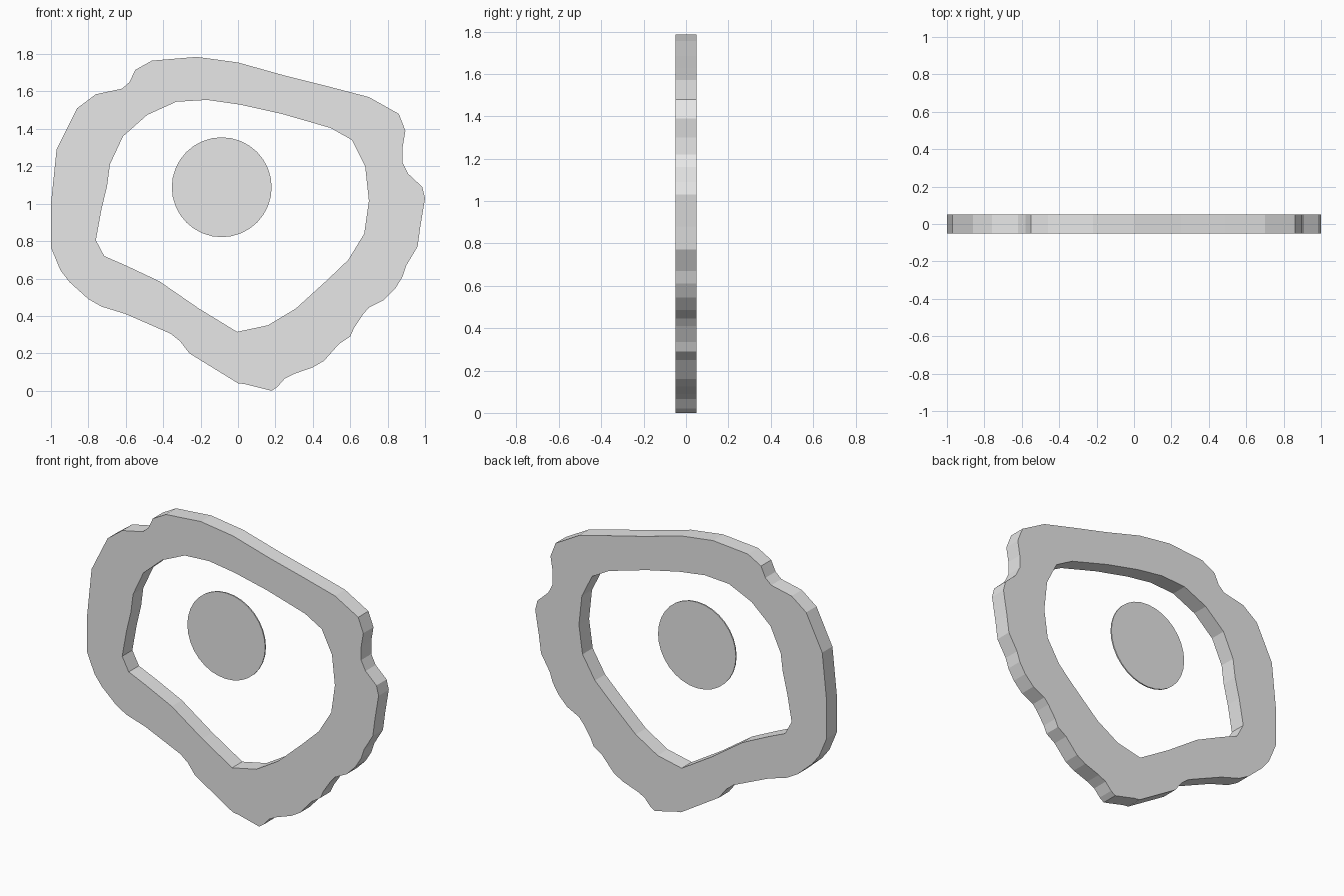
import bpy, bmesh
from mathutils import Vector, Matrix
from math import pi

grey = bpy.data.materials.new("light grey")
grey.diffuse_color = (0.8, 0.8, 0.8, 1)

# Outlines as (x, z), counter-clockwise from the bottom
outer = [(0, .04), (.04, .035), (.13, .012), (.18, 0), (.21, .02), (.25, .065), (.30, .09),
         (.40, .125), (.46, .16), (.54, .25), (.60, .29), (.62, .335), (.67, .41),
         (.70, .445), (.78, .485), (.84, .545), (.88, .61), (.90, .67), (.96, .77),
         (.975, .88), (1, 1.03), (.985, 1.09), (.91, 1.16), (.88, 1.22), (.88, 1.30),
         (.895, 1.39), (.86, 1.48), (.70, 1.57), (.49, 1.625), (.25, 1.685), (0, 1.755),
         (-.22, 1.785), (-.46, 1.765), (-.55, 1.715), (-.58, 1.65), (-.62, 1.615),
         (-.76, 1.585), (-.86, 1.51), (-.97, 1.29), (-1, 1.0), (-1, .765), (-.95, .645),
         (-.90, .58), (-.80, .49), (-.73, .45), (-.60, .41), (-.36, .305), (-.31, .265),
         (-.26, .20)]
inner = [(-.005, .315), (.16, .35), (.31, .44), (.475, .59), (.59, .70), (.675, .84),
         (.70, 1.015), (.68, 1.20), (.61, 1.34), (.495, 1.405), (.235, 1.48), (.01, 1.53),
         (-.165, 1.555), (-.33, 1.545), (-.485, 1.475), (-.615, 1.36), (-.685, 1.21),
         (-.70, 1.095), (-.73, .97), (-.76, .805), (-.715, .72), (-.60, .67),
         (-.42, .585), (-.21, .44)]


def finish(bm, name):
    bmesh.ops.recalc_face_normals(bm, faces=bm.faces)
    me = bpy.data.meshes.new(name)
    bm.to_mesh(me)
    bm.free()
    me.materials.append(grey)
    ob = bpy.data.objects.new(name, me)
    bpy.context.collection.objects.link(ob)
    return ob


# Irregular flat ring: fill between the two outlines, then extrude
bm = bmesh.new()
for loop in (outer, inner):
    vs = [bm.verts.new((x, -.05, z)) for x, z in loop]
    for a, b in zip(vs, vs[1:] + vs[:1]):
        bm.edges.new((a, b))
bmesh.ops.triangle_fill(bm, edges=bm.edges[:], use_beauty=True, normal=(0, -1, 0))
ext = bmesh.ops.extrude_face_region(bm, geom=bm.faces[:], use_keep_orig=True)
bmesh.ops.translate(bm, vec=Vector((0, .1, 0)),
                    verts=[g for g in ext["geom"] if isinstance(g, bmesh.types.BMVert)])
finish(bm, "outer_ring")

# Thin round plate floating inside the ring
bm = bmesh.new()
bmesh.ops.create_cone(bm, cap_ends=True, segments=32, radius1=.267, radius2=.267, depth=.008,
                      matrix=Matrix.Translation((-.087, .013, 1.088)) @ Matrix.Rotation(pi / 2, 4, 'X'))
finish(bm, "centre_disc")
